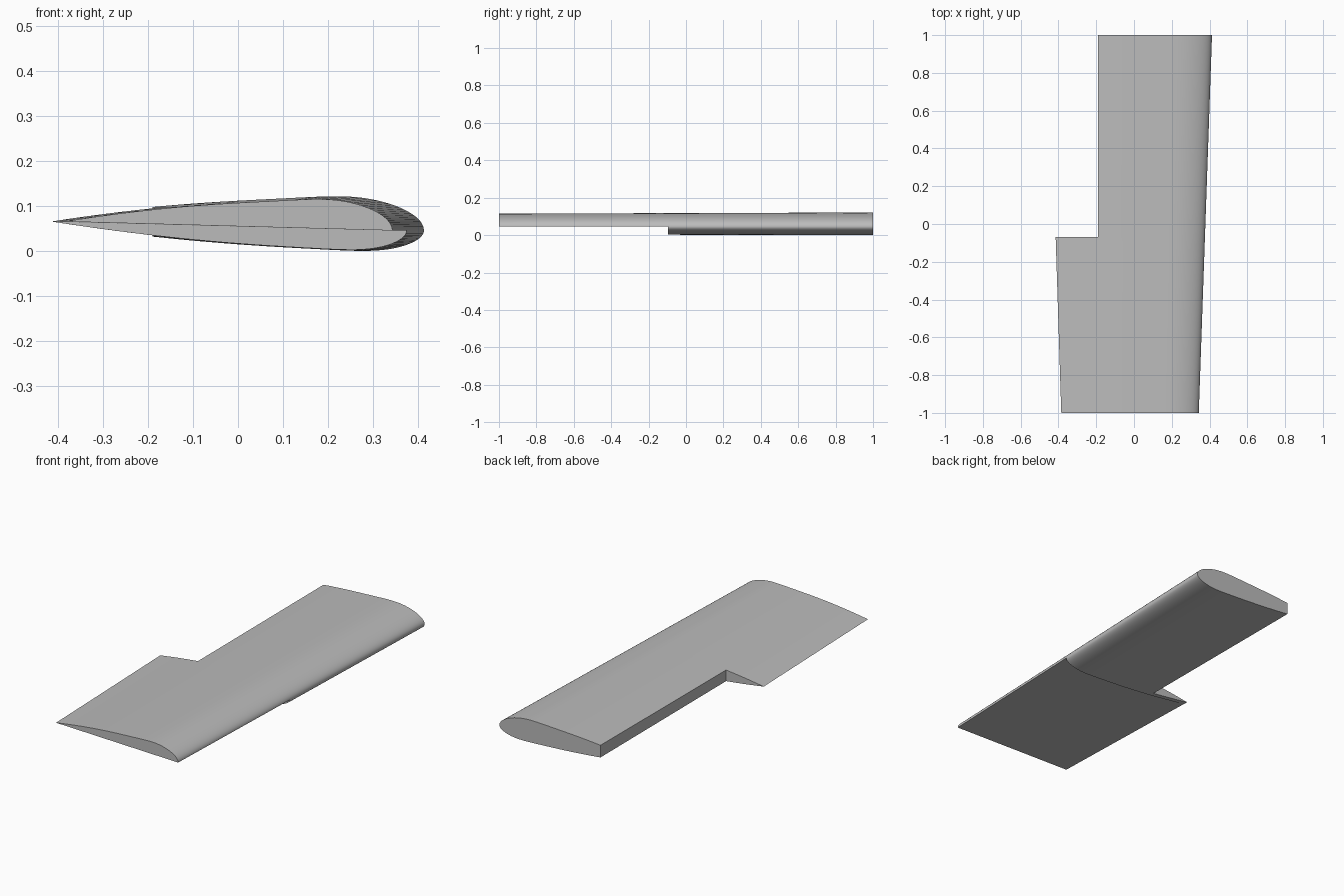
import bpy
import bmesh
import math

cube = bpy.data.objects.get("Cube")
if cube:
    bpy.data.objects.remove(cube, do_unlink=True)

TIP, SKIN_STEP, FLAP_STEP, ROOT = -1.0, -0.095, -0.07, 1.0   # stations along the span
CUT_X = -0.19                                                # rear wall of the flap bay
FRONT, AFT = 36, 8                                           # profile segments


def material(name, rgb):
    mat = bpy.data.materials.new(name)
    mat.use_nodes = True
    colour = (*rgb, 1.0)
    mat.diffuse_color = colour
    bsdf = next(n for n in mat.node_tree.nodes if n.type == 'BSDF_PRINCIPLED')
    bsdf.inputs["Base Color"].default_value = colour
    return mat


# Airfoil heights above and below the chord line
def upper_height(u):
    return math.sqrt(u) * (1 - u) * (0.137 + 0.057 / (1 + (u / 0.28) ** 4))


def lower_height(u):
    return -math.sqrt(u) * (1 - u) * (0.098 + 0.05 / (1 + (u / 0.2) ** 3))


def curve(bm, y, height):
    """Vertices of one surface from leading edge to trailing edge."""
    lead = 0.343 + 0.035 * (y + 1)
    trail = -0.385 - 0.032 * (y + 1)
    chord = lead - trail
    thick = 1 + 0.05 * (y + 1)
    cut = (lead - CUT_X) / chord
    us = [cut * (i / FRONT) ** 2 for i in range(FRONT + 1)]
    us += [cut + (1 - cut) * i / AFT for i in range(1, AFT + 1)]
    if y == ROOT:
        us = us[:FRONT + 1]
    return [bm.verts.new((lead - u * chord, y, 0.045 + 0.02 * u + thick * height(u)))
            for u in us]


def section(bm, y):
    """Upper and lower curves sharing their leading and trailing points."""
    up, low = curve(bm, y, upper_height), curve(bm, y, lower_height)
    ends = [0] if y == ROOT else [0, -1]
    for i in ends:
        bm.verts.remove(low[i])
        low[i] = up[i]
    return up, low


def strip(bm, a, b):
    for i in range(min(len(a), len(b)) - 1):
        bm.faces.new((a[i], a[i + 1], b[i + 1], b[i]))


bm = bmesh.new()
tip = curve(bm, TIP, upper_height)
skin_up, skin_low = section(bm, SKIN_STEP)
flap_up, flap_low = section(bm, FLAP_STEP)
root_up, root_low = section(bm, ROOT)

# Outer panel: upper skin, flat underside, tip cap and lower skin step
strip(bm, tip, skin_up)
bm.faces.new((tip[0], tip[-1], skin_up[-1], skin_up[0]))
bm.faces.new(tip)
bm.faces.new(skin_low)

# Full rib between the two steps
strip(bm, skin_up, flap_up)
strip(bm, skin_low, flap_low)
bm.faces.new(flap_up[FRONT:] + flap_low[FRONT:-1][::-1])

# Inner panel with flap bay wall and root cap
strip(bm, flap_up[:FRONT + 1], root_up)
strip(bm, flap_low[:FRONT + 1], root_low)
bm.faces.new((flap_up[FRONT], flap_low[FRONT], root_low[-1], root_up[-1]))
bm.faces.new(root_up + root_low[:0:-1])

bmesh.ops.recalc_face_normals(bm, faces=bm.faces)
mesh = bpy.data.meshes.new("wing_panel")
bm.to_mesh(mesh)
bm.free()
mesh.materials.append(material("light_grey", (0.5, 0.5, 0.5)))

wing = bpy.data.objects.new("wing_panel", mesh)
bpy.context.collection.objects.link(wing)
bpy.ops.object.select_all(action='DESELECT')
wing.select_set(True)
bpy.context.view_layer.objects.active = wing
bpy.ops.object.shade_smooth_by_angle(angle=math.radians(30))
